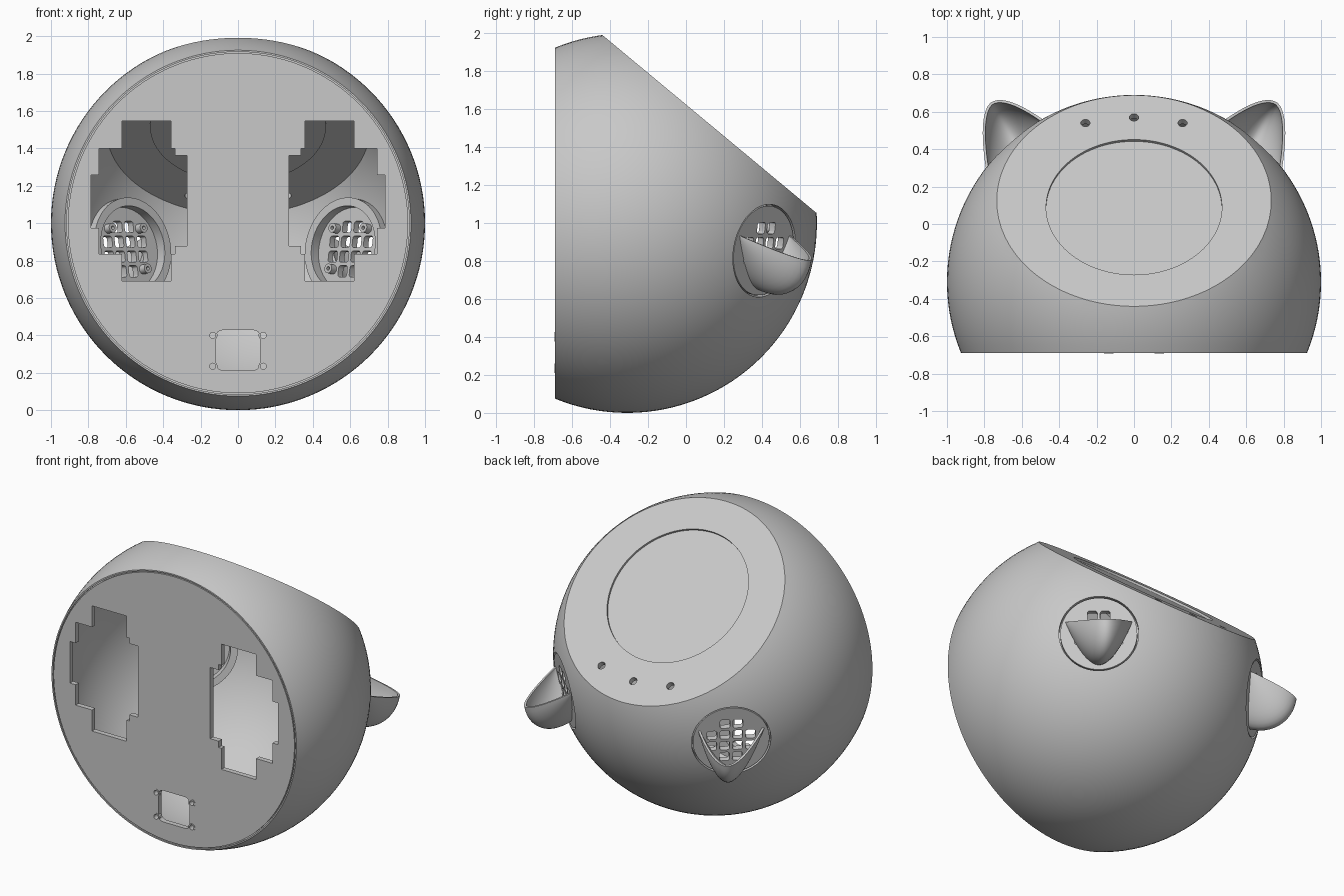
import bpy, bmesh
from math import sin, cos, pi
from mathutils import Vector, Matrix

if "Cube" in bpy.data.objects:
    bpy.data.objects.remove(bpy.data.objects["Cube"])

grey = bpy.data.materials.new("plain_grey")
grey.use_nodes = True
grey.diffuse_color = (0.58, 0.58, 0.58, 1)
grey.node_tree.nodes["Principled BSDF"].inputs["Base Color"].default_value = grey.diffuse_color

CENTRE = Vector((0, -0.31, 1))


def frame(origin, x, normal):
    x, n = Vector(x).normalized(), Vector(normal).normalized()
    m = Matrix((x, n.cross(x), n)).transposed().to_4x4()
    m.translation = origin
    return m


FRONT = frame((0, -0.69, 0), (1, 0, 0), (0, -1, 0))
LID_N = Vector((0, 0.639, 0.769))
LID = frame(CENTRE + LID_N * 0.679, (1, 0, 0), LID_N)
EAR_N = Vector((0.65, 0.745, -0.15)).normalized()
EAR = frame(CENTRE + EAR_N * 0.965, (-0.753, 0.657, 0), EAR_N)


def ear_frame(side):
    return Matrix.Diagonal((side, 1, 1, 1)) @ EAR


def circle(r, cx=0, cy=0, n=24):
    return [(cx + r * cos(2 * pi * i / n), cy + r * sin(2 * pi * i / n)) for i in range(n)]


def round_rect(cx, cy, hx, hy, r):
    pts = []
    for k, (a, b) in enumerate([(1, 1), (-1, 1), (-1, -1), (1, -1)]):
        for i in range(5):
            t = (k + i / 4) * pi / 2
            pts.append((cx + a * (hx - r) + r * cos(t), cy + b * (hy - r) + r * sin(t)))
    return pts


def prism(bm, pts, m, z0, z1):
    low, high = [[bm.verts.new(m @ Vector((x, y, z))) for x, y in pts] for z in (z0, z1)]
    bm.faces.new(low)
    bm.faces.new(high)
    for i in range(len(pts)):
        j = (i + 1) % len(pts)
        bm.faces.new((low[i], low[j], high[j], high[i]))


def ring(bm, r0, r1, z0, z1, m, n=64):
    profile = [(r0, z0), (r1, z0), (r1, z1), (r0, z1)]
    loops = [[bm.verts.new(m @ Vector((r * cos(2 * pi * i / n), r * sin(2 * pi * i / n), z)))
              for r, z in profile] for i in range(n)]
    for i in range(n):
        a, b = loops[i], loops[(i + 1) % n]
        for k in range(4):
            l = (k + 1) % 4
            bm.faces.new((a[k], a[l], b[l], b[k]))


def cut_ball(bm, r, front, lid):
    # Ball with a flat front and a sloping flat top
    bmesh.ops.create_uvsphere(bm, u_segments=128, v_segments=64, radius=r,
                              matrix=Matrix.Translation(CENTRE) @ Matrix.Rotation(pi / 2, 4, "X"))
    for n, d in ((Vector((0, -1, 0)), front), (LID_N.normalized(), lid)):
        bmesh.ops.bisect_plane(bm, geom=bm.verts[:] + bm.edges[:] + bm.faces[:],
                               plane_co=CENTRE + n * d, plane_no=n, clear_outer=True)
        bmesh.ops.holes_fill(bm, edges=[e for e in bm.edges if e.is_boundary], sides=0)


def finish(name, bm):
    bmesh.ops.recalc_face_normals(bm, faces=bm.faces[:])
    mesh = bpy.data.meshes.new(name)
    bm.to_mesh(mesh)
    bm.free()
    ob = bpy.data.objects.new(name, mesh)
    bpy.context.collection.objects.link(ob)
    mesh.materials.append(grey)
    return ob


def select(ob):
    bpy.ops.object.select_all(action="DESELECT")
    ob.select_set(True)
    bpy.context.view_layer.objects.active = ob


def smooth(ob):
    select(ob)
    bpy.ops.object.shade_smooth_by_angle()


def cut(ob, bm):
    cutter = finish("cutter", bm)
    cutter.hide_render = True
    mod = ob.modifiers.new("cut", "BOOLEAN")
    mod.object, mod.operation, mod.solver = cutter, "DIFFERENCE", "EXACT"
    select(ob)
    bpy.ops.object.modifier_apply(modifier="cut")
    bpy.data.objects.remove(cutter)


# Hollow body
bm = bmesh.new()
cut_ball(bm, 1, 0.38, 0.679)
body = finish("body_shell", bm)
bm = bmesh.new()
cut_ball(bm, 0.95, 0.345, 0.64)
cut(body, bm)

# Openings in the body
bm = bmesh.new()
opening = [(0.358, 1.545), (0.62, 1.545), (0.62, 1.4), (0.743, 1.4), (0.743, 1.257),
           (0.786, 1.257), (0.786, 0.973), (0.743, 0.973), (0.743, 0.834), (0.62, 0.834),
           (0.62, 0.69), (0.358, 0.69), (0.358, 0.834), (0.337, 0.834), (0.337, 0.877),
           (0.273, 0.877), (0.273, 1.363), (0.337, 1.363), (0.337, 1.4), (0.358, 1.4)]
for side in (1, -1):
    prism(bm, [(side * x, z) for x, z in opening], FRONT, -0.1, 0.1)
    prism(bm, circle(0.247, n=64), ear_frame(side), -0.1, 0.1)
    prism(bm, circle(0.025, side * 0.26, 0.541), LID, -0.1, 0.1)
    for z in (0.235, 0.4):
        prism(bm, circle(0.018, side * 0.135, z), FRONT, -0.1, 0.1)
prism(bm, circle(0.025, 0, 0.58), LID, -0.1, 0.1)
prism(bm, round_rect(0, 0.321, 0.118, 0.107, 0.035), FRONT, -0.1, 0.1)
prism(bm, circle(0.47, 0, -0.044, 96), LID, -0.015, 0.1)
ring(bm, 0.909, 0.916, -0.012, 0.05, FRONT @ Matrix.Translation((0, 1, 0)), 128)
cut(body, bm)
smooth(body)

# Backing disc under the round lid recess
bm = bmesh.new()
prism(bm, circle(0.47, 0, -0.044, 96), LID, -0.046, -0.025)
smooth(finish("lid_backing", bm))

# Raised rims round the front screw holes
bm = bmesh.new()
for x in (-0.135, 0.135):
    for z in (0.235, 0.4):
        ring(bm, 0.016, 0.025, -0.02, 0.003, FRONT @ Matrix.Translation((x, z, 0)), 24)
smooth(finish("screw_rims", bm))

for side, label in ((1, "left"), (-1, "right")):
    m = ear_frame(side)
    # Ear disc with its grille
    bm = bmesh.new()
    prism(bm, circle(0.238, n=64), m, -0.04, 0)
    disc = finish(label + "_ear_disc", bm)
    bm = bmesh.new()
    cells = (-0.12, -0.04, 0.04, 0.12)
    for x in cells:
        for y in cells:
            if abs(x) + abs(y) < 0.2:
                prism(bm, round_rect(x, y, 0.031, 0.031, 0.014), m, -0.1, 0.1)
    cut(disc, bm)
    smooth(disc)

    # Inner collar and screw bosses
    bm = bmesh.new()
    ring(bm, 0.225, 0.27, -0.1, -0.039, m)
    for x in (-0.11, 0.11):
        for y in (-0.11, 0.11):
            ring(bm, 0.01, 0.026, -0.08, -0.035, m @ Matrix.Translation((x, y, 0)), 20)
    smooth(finish(label + "_ear_mount", bm))

    # Scoop shaped ear cup, open at the top
    bm = bmesh.new()
    rows = []
    for i in range(33):
        s = sin((i / 32 - 0.5) * pi)
        h = 1 - abs(s) ** 1.8
        row = []
        for j in range(13):
            a = j / 12 * pi / 2
            out, down = h * cos(a), h * sin(a)
            row.append(bm.verts.new(m @ Vector((0.2 * s + 0.05 * out,
                                                0.08 - 0.09 * out - 0.28 * down,
                                                0.275 * out - 0.005))))
        rows.append(row)
    for a, b in zip(rows, rows[1:]):
        for j in range(12):
            bm.faces.new((a[j], a[j + 1], b[j + 1], b[j]))
    bmesh.ops.remove_doubles(bm, verts=bm.verts[:], dist=0.0005)
    cup = finish(label + "_ear_cup", bm)
    wall = cup.modifiers.new("wall", "SOLIDIFY")
    wall.thickness, wall.offset = 0.014, 0
    select(cup)
    bpy.ops.object.modifier_apply(modifier="wall")
    smooth(cup)
